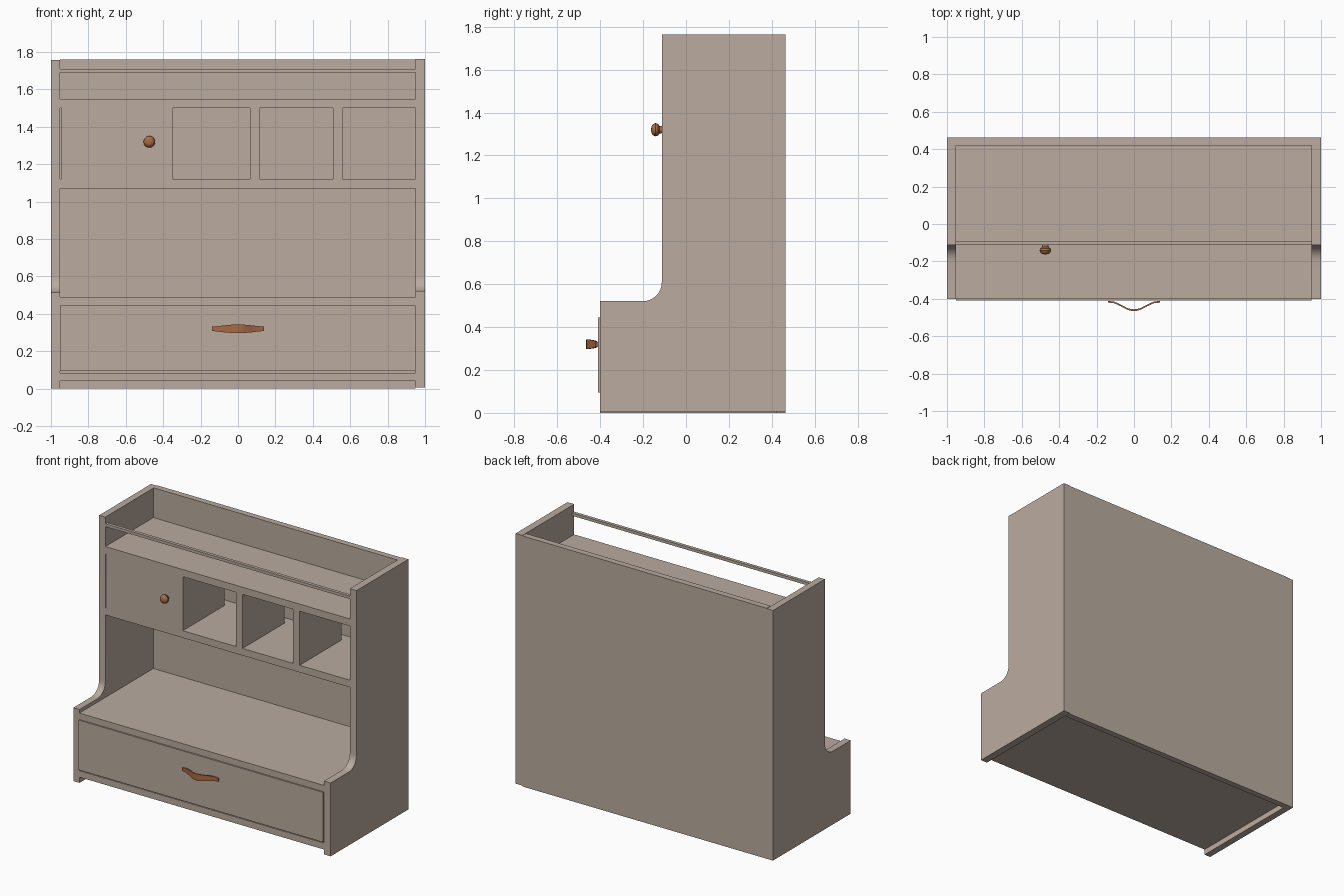
import bpy, bmesh, math

if "Cube" in bpy.data.objects:
    bpy.data.objects.remove(bpy.data.objects["Cube"])


def material(name, rgb):
    m = bpy.data.materials.new(name)
    m.diffuse_color = (*rgb, 1)
    m.use_nodes = True
    m.node_tree.nodes["Principled BSDF"].inputs["Base Color"].default_value = m.diffuse_color
    return m


wood = material("grey_beige_wood", (0.49, 0.41, 0.35))
copper = material("copper_brown", (0.39, 0.145, 0.06))


def finish(name, bm, mat, smooth=False):
    bmesh.ops.recalc_face_normals(bm, faces=bm.faces)
    me = bpy.data.meshes.new(name)
    bm.to_mesh(me)
    bm.free()
    me.materials.append(mat)
    ob = bpy.data.objects.new(name, me)
    bpy.context.collection.objects.link(ob)
    if smooth:
        bpy.ops.object.select_all(action='DESELECT')
        ob.select_set(True)
        bpy.context.view_layer.objects.active = ob
        bpy.ops.object.shade_smooth_by_angle(angle=math.radians(35))
    return ob


def box(name, x, y, z):
    bm = bmesh.new()
    bmesh.ops.create_cube(bm, size=1)
    for v in bm.verts:
        v.co = [(a + b) / 2 + c * (b - a) for (a, b), c in zip((x, y, z), v.co)]
    return finish(name, bm, wood)


FRONT, UPPER, INNER, BACK = -0.40, -0.113, 0.42, 0.463
L, R = -0.952, 0.948


# Side panels: stepped profile with a concave corner
def side(name, x0, x1, lift):
    r = 0.087
    prof = [(BACK, 0), (FRONT, 0), (FRONT, 0.515)]
    for i in range(9):
        a = -math.pi / 2 + i * math.pi / 16
        prof.append((UPPER - r + r * math.cos(a), 0.515 + r + r * math.sin(a)))
    prof += [(UPPER, 1.757), (BACK, 1.757)]
    bm = bmesh.new()
    f = bm.faces.new([bm.verts.new((x0, y, z + lift)) for y, z in prof])
    ext = bmesh.ops.extrude_face_region(bm, geom=[f])
    for v in ext["geom"]:
        if isinstance(v, bmesh.types.BMVert):
            v.co.x = x1
    finish(name, bm, wood, True)


side("left_side", -1, L, 0)
side("right_side", R, 1, 0.006)

# Back panel and horizontal boards
box("back_panel", (L, R), (INNER, BACK), (0, 1.76))
box("bottom_board", (L, R), (FRONT, INNER), (0.04, 0.085))
box("desk_top", (L, R), (FRONT, INNER), (0.445, 0.49))
box("cubby_shelf", (L, R), (UPPER, INNER), (1.07, 1.12))
box("upper_shelf", (L, R), (UPPER, INNER), (1.50, 1.55))
box("gallery_rail", (L, R), (UPPER, -0.09), (1.69, 1.71))

# Cubby dividers, door and drawer front
for i, x in enumerate((-0.40, 0.065, 0.508)):
    box(f"divider_{i + 1}", (x, x + 0.05), (UPPER, 0.35), (1.12, 1.50))
box("cabinet_door", (-0.945, -0.40), (UPPER, -0.085), (1.12, 1.50))
box("drawer_front", (L, R), (-0.41, -0.36), (0.095, 0.445))

# Turned door knob, lathed about y
bm = bmesh.new()
prof = [(0.0, -0.163), (0.016, -0.161), (0.026, -0.154), (0.031, -0.142),
        (0.027, -0.130), (0.018, -0.124), (0.016, -0.110)]
verts = [bm.verts.new((r - 0.474, y, 1.32)) for r, y in prof]
edges = [bm.edges.new(p) for p in zip(verts, verts[1:])]
bmesh.ops.spin(bm, geom=verts + edges, cent=(-0.474, 0, 1.32), axis=(0, 1, 0),
               angle=math.tau, steps=20)
bmesh.ops.remove_doubles(bm, verts=bm.verts, dist=1e-4)
finish("door_knob", bm, copper, True)

# Bowed drawer pull: strip swept along a mirrored path, widest in the middle
half = [(0.14, -0.411, 0.011), (0.105, -0.415, 0.015), (0.07, -0.431, 0.019),
        (0.035, -0.450, 0.022), (0.015, -0.455, 0.023)]
path = [(-x, y, h) for x, y, h in half] + [(0, -0.456, 0.023)] + half[::-1]
bm = bmesh.new()
rings = []
for x, y, h in path:
    rings.append([bm.verts.new((x, y + dy, 0.32 + s * h)) for dy, s in
                  ((0.0, -1), (-0.009, -1), (-0.009, 1), (0.0, 1))])
for a, b in zip(rings, rings[1:]):
    for k in range(4):
        bm.faces.new((a[k], a[(k + 1) % 4], b[(k + 1) % 4], b[k]))
bm.faces.new(rings[0])
bm.faces.new(rings[-1])
finish("drawer_handle", bm, copper, True)
